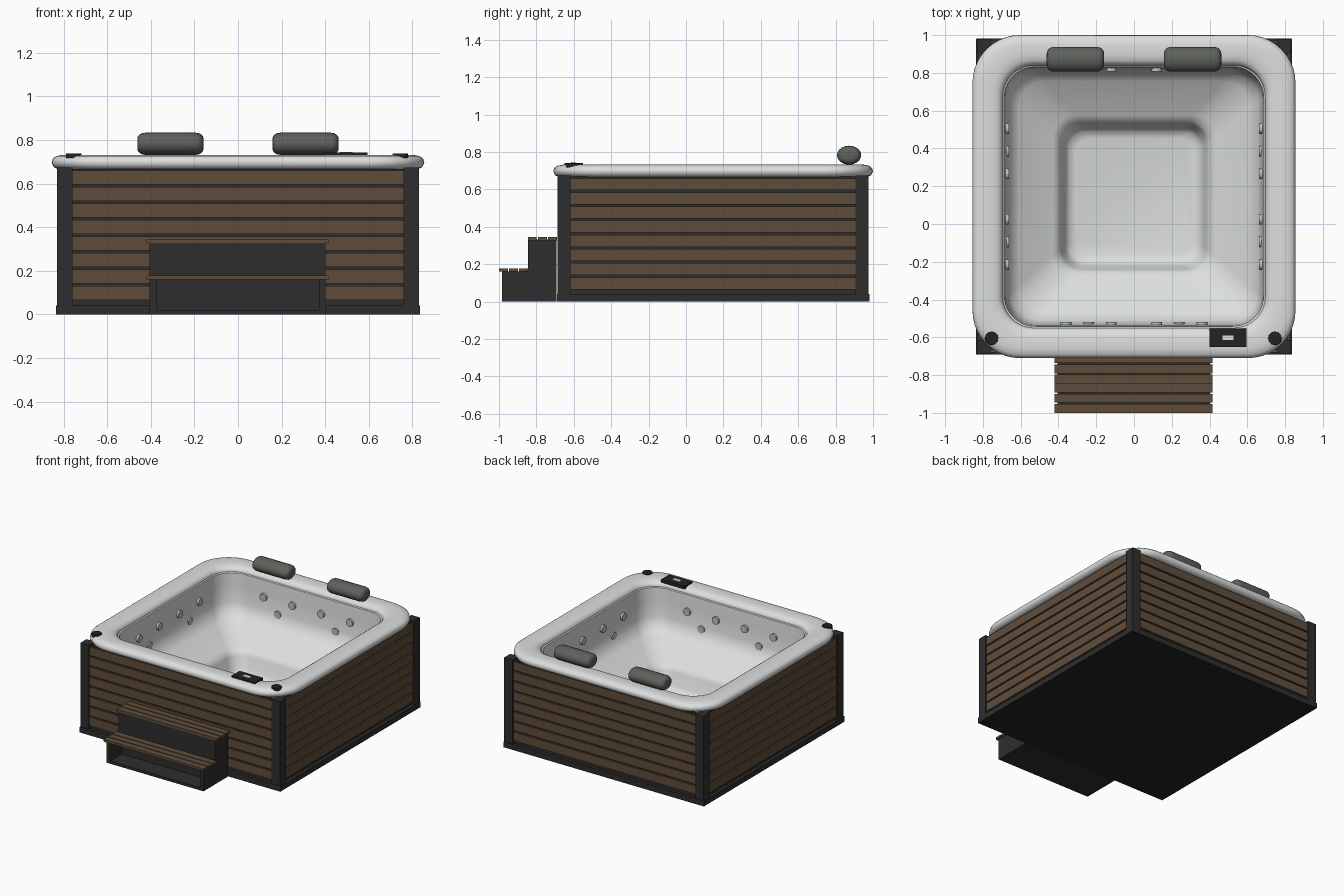
import bpy, bmesh, math
from mathutils import Matrix, Vector

cube = bpy.data.objects.get("Cube")
if cube:
    bpy.data.objects.remove(cube, do_unlink=True)

CY = 0.145  # centre of the tub along y
CENTRE = Matrix.Translation((0, CY, 0))


def material(name, r, g, b):
    m = bpy.data.materials.new(name)
    m.use_nodes = True
    m.diffuse_color = (r, g, b, 1)
    node = m.node_tree.nodes["Principled BSDF"]
    node.inputs["Base Color"].default_value = (r, g, b, 1)
    node.inputs["Roughness"].default_value = 0.6
    return m


ACRYLIC = material("light acrylic", 0.72, 0.74, 0.73)
WOOD = material("brown wood", 0.115, 0.073, 0.044)
CHARCOAL = material("charcoal trim", 0.027, 0.027, 0.028)
BLACK = material("black plastic", 0.016, 0.016, 0.018)
FOAM = material("grey foam", 0.11, 0.118, 0.105)
STEEL = material("jet metal", 0.5, 0.52, 0.53)
SCREEN = material("pale screen", 0.7, 0.75, 0.75)


def finish(name, bm, mat, smooth=None):
    bmesh.ops.recalc_face_normals(bm, faces=bm.faces)
    mesh = bpy.data.meshes.new(name)
    bm.to_mesh(mesh)
    bm.free()
    mesh.materials.append(mat)
    if smooth:
        mesh.shade_smooth()
        mesh.set_sharp_from_angle(angle=math.radians(smooth))
    ob = bpy.data.objects.new(name, mesh)
    bpy.context.collection.objects.link(ob)
    return ob


def add_box(bm, x, y, z, matrix=Matrix()):
    """Add a box given (low, high) pairs on each axis."""
    size = [b - a for a, b in (x, y, z)]
    mid = Vector([(a + b) / 2 for a, b in (x, y, z)])
    bmesh.ops.create_cube(bm, size=1, matrix=matrix @ Matrix.Translation(mid) @ Matrix.Diagonal((*size, 1)))


def boxes(name, mat, items):
    bm = bmesh.new()
    for item in items:
        add_box(bm, *item)
    return finish(name, bm, mat)


def rounded_square(bm, half, radius, z, steps=10):
    ring = []
    for quarter in range(4):
        turn = Matrix.Rotation(quarter * math.pi / 2, 3, "Z")
        for i in range(steps + 1):
            a = i / steps * math.pi / 2
            c = half - radius
            p = turn @ Vector((c + radius * math.cos(a), c + radius * math.sin(a), z))
            ring.append(bm.verts.new(p + Vector((0, CY, 0))))
    return ring


def loft(name, profile, mat, closed):
    """Skin rounded squares given as (half width, corner radius, height)."""
    bm = bmesh.new()
    rings = [rounded_square(bm, *p) for p in profile]
    pairs = list(zip(rings, rings[1:]))
    if closed:
        pairs.append((rings[-1], rings[0]))
    else:
        bm.faces.new(rings[-1])
    for a, b in pairs:
        n = len(a)
        for i in range(n):
            j = (i + 1) % n
            bm.faces.new((a[i], a[j], b[j], b[i]))
    ob = finish(name, bm, mat, 50)
    return ob


# Rim and moulded basin
rim_section = [(0.70, 0.672), (0.825, 0.667), (0.845, 0.675), (0.855, 0.695), (0.85, 0.714),
               (0.835, 0.726), (0.805, 0.732), (0.75, 0.731), (0.72, 0.725), (0.703, 0.713), (0.695, 0.695)]
loft("rim", [(h, 0.17 + (h - 0.7) * 0.52, z) for h, z in rim_section], ACRYLIC, True)
basin = loft("basin", [
    (0.705, 0.17, 0.70), (0.687, 0.165, 0.69), (0.68, 0.16, 0.60), (0.674, 0.16, 0.48),
    (0.655, 0.15, 0.42), (0.61, 0.14, 0.375), (0.43, 0.12, 0.30), (0.40, 0.115, 0.28),
    (0.385, 0.11, 0.25), (0.365, 0.10, 0.16), (0.345, 0.09, 0.13), (0.31, 0.08, 0.118)], ACRYLIC, False)
# The open basin must face upward
if basin.data.polygons[0].normal.z < 0:
    basin.data.flip_normals()

# Cabinet: base, corner posts, backing and slats repeated on four sides
boxes("base", BLACK, [((-0.835, 0.835), (CY - 0.835, CY + 0.835), (0, 0.04))])
posts, backing, slats = bmesh.new(), bmesh.new(), bmesh.new()
pitch = 0.0757
for side in range(4):
    m = CENTRE @ Matrix.Rotation(side * math.pi / 2, 4, "Z")
    add_box(posts, (0.76, 0.831), (-0.831, -0.76), (0.035, 0.675), m)
    add_box(posts, (-0.835, 0.835), (-0.836, -0.80), (0.002, 0.042), m)
    add_box(backing, (-0.77, 0.77), (-0.812, -0.79), (0.03, 0.668), m)
    for row in range(8):
        z = 0.06 + row * pitch
        add_box(slats, (-0.762, 0.762), (-0.824, -0.80), (z + 0.006, z + pitch - 0.006), m)
finish("corner_posts_and_skirting", posts, CHARCOAL)
finish("slat_backing", backing, CHARCOAL)
finish("cabinet_slats", slats, WOOD)

# Jets: two groups of three on each inner wall, middle one lower
bm = bmesh.new()
for side in range(4):
    wall = CENTRE @ Matrix.Rotation(side * math.pi / 2, 4, "Z")
    for group in (-0.24, 0.24):
        for k in (-1, 0, 1):
            z = 0.57 if k else 0.47
            place = Matrix.Translation((group + k * 0.12, 0.672, z)) @ Matrix.Rotation(math.pi / 2, 4, "X")
            bmesh.ops.create_cone(bm, cap_ends=True, segments=16, radius1=0.028, radius2=0.028,
                                  depth=0.018, matrix=wall @ place)
finish("jets", bm, STEEL, 40)

# Head pillows
for name, x in (("right_pillow", -0.31), ("left_pillow", 0.31)):
    bm = bmesh.new()
    bmesh.ops.create_cone(bm, cap_ends=True, segments=20, radius1=0.065, radius2=0.065, depth=0.304,
                          matrix=Matrix.Rotation(math.pi / 2, 4, "Y"))
    rims = [e for e in bm.edges if abs(e.verts[0].co.x - e.verts[1].co.x) < 0.01]
    bmesh.ops.bevel(bm, geom=rims, offset=0.035, segments=4, profile=0.5, affect="EDGES")
    bmesh.ops.transform(bm, verts=bm.verts,
                        matrix=Matrix.Translation((x, 0.872, 0.783)) @ Matrix.Diagonal((1, 1, 0.78, 1)))
    finish(name, bm, FOAM, 50)

# Control panel and air valves on the front rim
boxes("control_panel", BLACK, [((0.40, 0.595), (-0.65, -0.552), (0.72, 0.742))])
boxes("control_screen", SCREEN, [((0.468, 0.526), (-0.615, -0.59), (0.74, 0.746))])
bm = bmesh.new()
for x in (-0.753, 0.745):
    bmesh.ops.create_cone(bm, cap_ends=True, segments=12, radius1=0.037, radius2=0.035, depth=0.02,
                          matrix=Matrix.Translation((x, -0.605, 0.728)))
finish("air_valves", bm, BLACK, 40)

# Steps: solid upper riser, open lower box and boarded treads
side_y = (-0.985, -0.84)
boxes("step_body", CHARCOAL, [
    ((-0.405, 0.402), (-0.845, -0.692), (0, 0.332)),
    ((-0.405, -0.375), side_y, (0, 0.16)),
    ((0.372, 0.402), side_y, (0, 0.16)),
    ((-0.38, 0.38), side_y, (0, 0.02))])
treads = []
for front, z in ((-1.0, 0.16), (-0.845, 0.328)):
    for board in range(3):
        y = front + board * 0.054
        treads.append(((-0.42, 0.415), (y, y + 0.047), (z, z + 0.018)))
boxes("step_treads", WOOD, treads)
